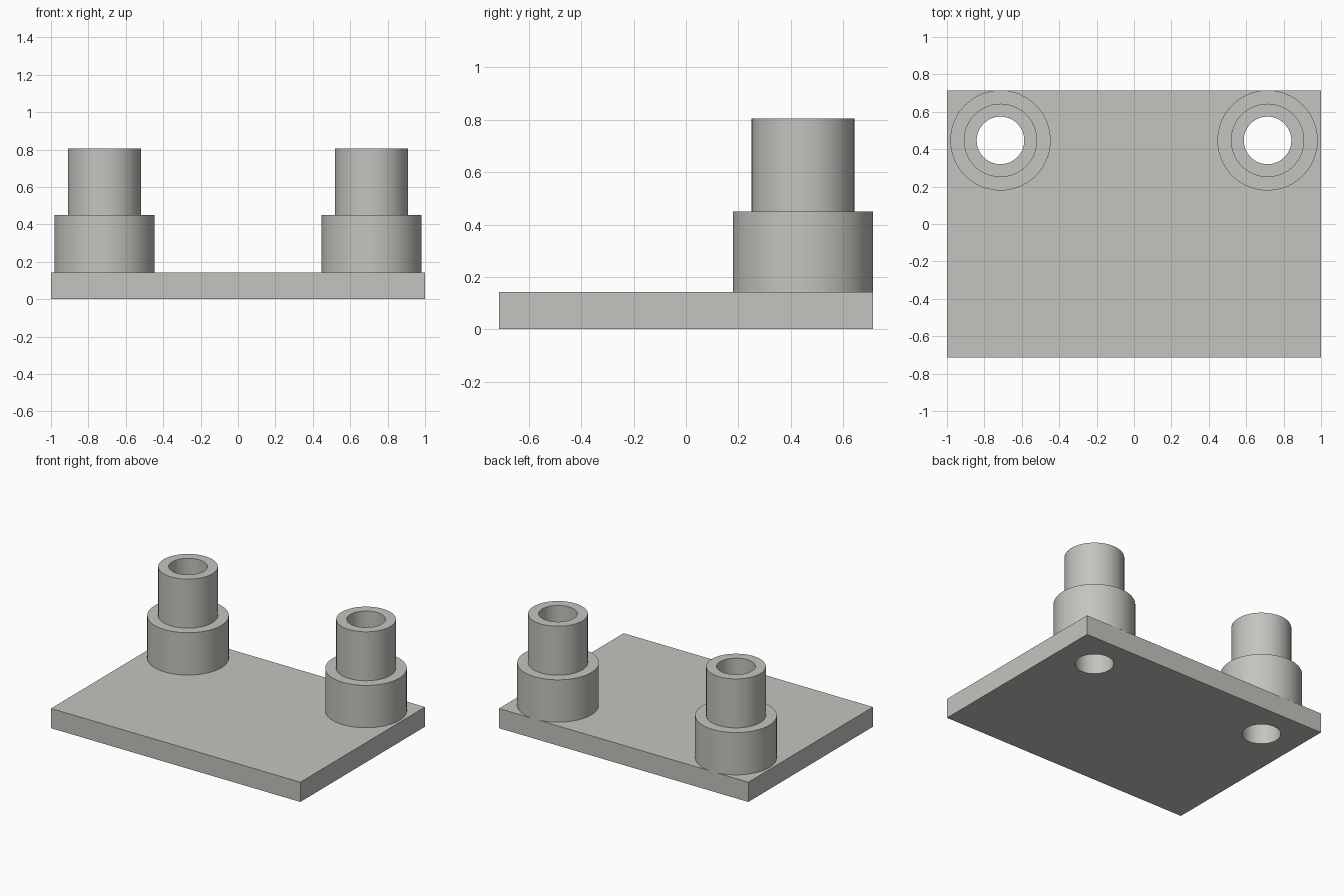
import bpy, bmesh, math
from mathutils import Matrix, Vector

default = bpy.data.objects.get("Cube")
if default:
    bpy.data.objects.remove(default, do_unlink=True)

SEGMENTS = 96
PLATE_X, PLATE_Y, PLATE_Z = 2.0, 1.428, 0.143
POST_X, POST_Y = 0.714, 0.447
BASE_R, NECK_R, BORE_R = 0.268, 0.196, 0.127
BASE_TOP, NECK_TOP = 0.45, 0.805

grey = bpy.data.materials.new("warm_grey")
grey.use_nodes = True
colour = (0.55, 0.55, 0.52, 1.0)
grey.diffuse_color = colour
grey.node_tree.nodes["Principled BSDF"].inputs["Base Color"].default_value = colour


def finish(bm, name):
    """Turn a bmesh into a named, coloured object."""
    mesh = bpy.data.meshes.new(name)
    bm.to_mesh(mesh)
    bm.free()
    mesh.materials.append(grey)
    obj = bpy.data.objects.new(name, mesh)
    bpy.context.collection.objects.link(obj)
    return obj


def activate(obj):
    bpy.ops.object.select_all(action="DESELECT")
    obj.select_set(True)
    bpy.context.view_layer.objects.active = obj


def smooth(obj):
    activate(obj)
    bpy.ops.object.shade_smooth_by_angle(angle=math.radians(30))


def stepped_post(name, x):
    """Hollow stepped post, turned from half of its section."""
    section = [(BORE_R, PLATE_Z), (BORE_R, NECK_TOP), (NECK_R, NECK_TOP),
               (NECK_R, BASE_TOP), (BASE_R, BASE_TOP), (BASE_R, PLATE_Z)]
    bm = bmesh.new()
    verts = [bm.verts.new((r, 0, z)) for r, z in section]
    edges = [bm.edges.new(pair) for pair in zip(verts, verts[1:])]
    bmesh.ops.spin(bm, geom=verts + edges, cent=(0, 0, 0), axis=(0, 0, 1),
                   angle=math.tau, steps=SEGMENTS, use_merge=True)
    bmesh.ops.remove_doubles(bm, verts=bm.verts, dist=1e-5)
    # Make the rim of the neck face up, and all else with it
    bmesh.ops.recalc_face_normals(bm, faces=bm.faces)
    rim = max(bm.faces, key=lambda f: f.calc_center_median().z)
    if rim.normal.z < 0:
        bmesh.ops.reverse_faces(bm, faces=bm.faces)
    bmesh.ops.translate(bm, verts=bm.verts, vec=(x, POST_Y, 0))
    smooth(finish(bm, name))


# Base plate
bm = bmesh.new()
bmesh.ops.create_cube(bm, size=1, matrix=Matrix.Translation((0, 0, PLATE_Z / 2))
                      @ Matrix.Diagonal((PLATE_X, PLATE_Y, PLATE_Z, 1)))
plate = finish(bm, "base_plate")

# Bores running through the plate under each post
bm = bmesh.new()
for side in (-1, 1):
    bmesh.ops.create_cone(bm, cap_ends=True, segments=SEGMENTS, radius1=BORE_R,
                          radius2=BORE_R, depth=1,
                          matrix=Matrix.Translation((side * POST_X, POST_Y, 0)))
cutter = finish(bm, "bore_cutter")
cutter.hide_render = True
cut = plate.modifiers.new("bores", "BOOLEAN")
cut.operation = "DIFFERENCE"
cut.solver = "EXACT"
cut.object = cutter
activate(plate)
bpy.ops.object.modifier_apply(modifier=cut.name)
bpy.data.objects.remove(cutter, do_unlink=True)
smooth(plate)

# Pair of stepped posts
stepped_post("left_post", POST_X)
stepped_post("right_post", -POST_X)
